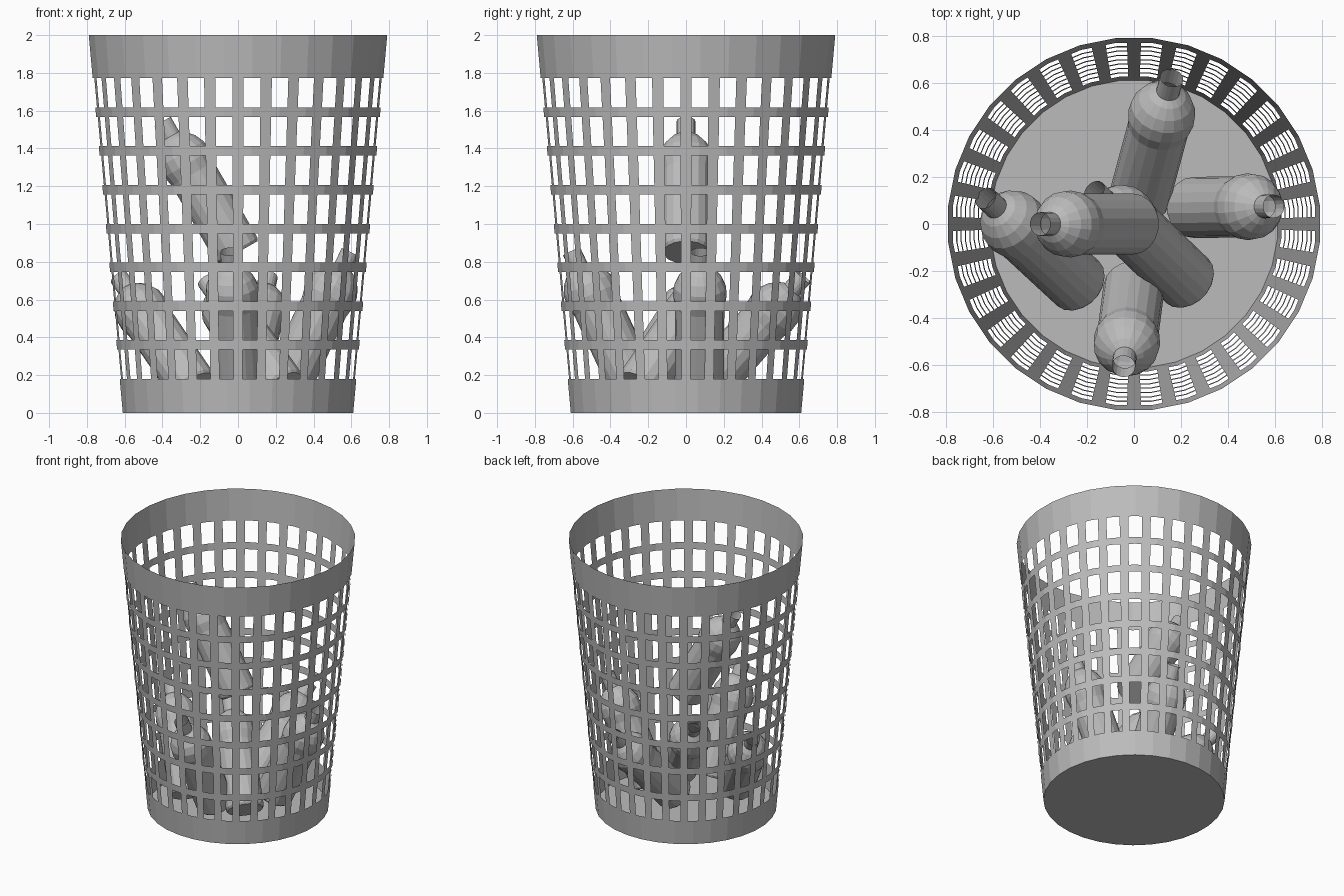
import bpy, bmesh, math
from mathutils import Vector

cube = bpy.data.objects.get("Cube")
if cube:
    bpy.data.objects.remove(cube, do_unlink=True)

grey = bpy.data.materials.new("plain_grey")
grey.use_nodes = True
grey.diffuse_color = (0.5, 0.5, 0.5, 1)
grey.node_tree.nodes["Principled BSDF"].inputs["Base Color"].default_value = (0.5, 0.5, 0.5, 1)


def finish(bm, name):
    mesh = bpy.data.meshes.new(name)
    bm.to_mesh(mesh)
    bm.free()
    mesh.materials.append(grey)
    obj = bpy.data.objects.new(name, mesh)
    bpy.context.collection.objects.link(obj)
    return obj


# Basket: tapered sheet wall with a grid of openings and a flat floor
COLUMNS, ROWS = 32, 8
STEP = math.tau / COLUMNS
BAR = 0.2 * STEP          # half the angle of an upright bar
PITCH, OPENING, FIRST = 0.2053, 0.155, 0.18


def build_basket():
    bm = bmesh.new()
    levels = [0]
    for row in range(ROWS):
        levels += [FIRST + row * PITCH, FIRST + row * PITCH + OPENING]
    levels.append(2)
    rings = []
    for z in levels:
        radius = 0.61 + 0.09 * z
        ring = []
        for col in range(COLUMNS):
            for offset in (-BAR, BAR, STEP / 2):
                a, r = col * STEP + offset, radius / math.cos(offset)
                ring.append(bm.verts.new((r * math.cos(a), r * math.sin(a), z)))
        rings.append(ring)
    count = len(rings[0])
    for i, (low, high) in enumerate(zip(rings, rings[1:])):
        for j in range(count):
            is_opening = i % 2 == 1 and j % 3 != 0
            if not is_opening:
                k = (j + 1) % count
                bm.faces.new((low[j], low[k], high[k], high[j]))
    bm.faces.new(rings[0][::-1])
    return finish(bm, "basket")


# Bottle: lathed profile of (radius, height), open at the neck
PROFILE = [(0.12, 0), (0.13, 0.015), (0.13, 0.48), (0.142, 0.54), (0.138, 0.60),
           (0.115, 0.65), (0.08, 0.69), (0.05, 0.71), (0.05, 0.80)]
SIDES = 18


def build_bottle(name, base, top):
    bm = bmesh.new()
    rings = [[bm.verts.new((r * math.cos(i * math.tau / SIDES),
                            r * math.sin(i * math.tau / SIDES), z))
              for i in range(SIDES)] for r, z in PROFILE]
    for low, high in zip(rings, rings[1:]):
        for i in range(SIDES):
            k = (i + 1) % SIDES
            bm.faces.new((low[i], low[k], high[k], high[i]))
    bm.faces.new(rings[0][::-1])
    obj = finish(bm, name)
    axis = Vector(top) - Vector(base)
    obj.rotation_mode = "QUATERNION"
    obj.rotation_quaternion = axis.to_track_quat("Z", "Y")
    obj.location = base


build_basket()
build_bottle("upper_bottle", (0, 0, 0.85), (-0.40, 0, 1.545))
build_bottle("front_bottle", (0, -0.27, 0.13), (-0.045, -0.61, 0.865))
build_bottle("left_bottle", (0.25, 0.07, 0.13), (0.60, 0.075, 0.865))
build_bottle("back_bottle", (0.02, 0.10, 0.13), (0.16, 0.62, 0.72))
build_bottle("right_bottle", (-0.23, -0.26, 0.13), (-0.63, 0.11, 0.715))
build_bottle("middle_bottle", (0.235, -0.25, 0.13), (-0.18, 0.15, 0.715))
